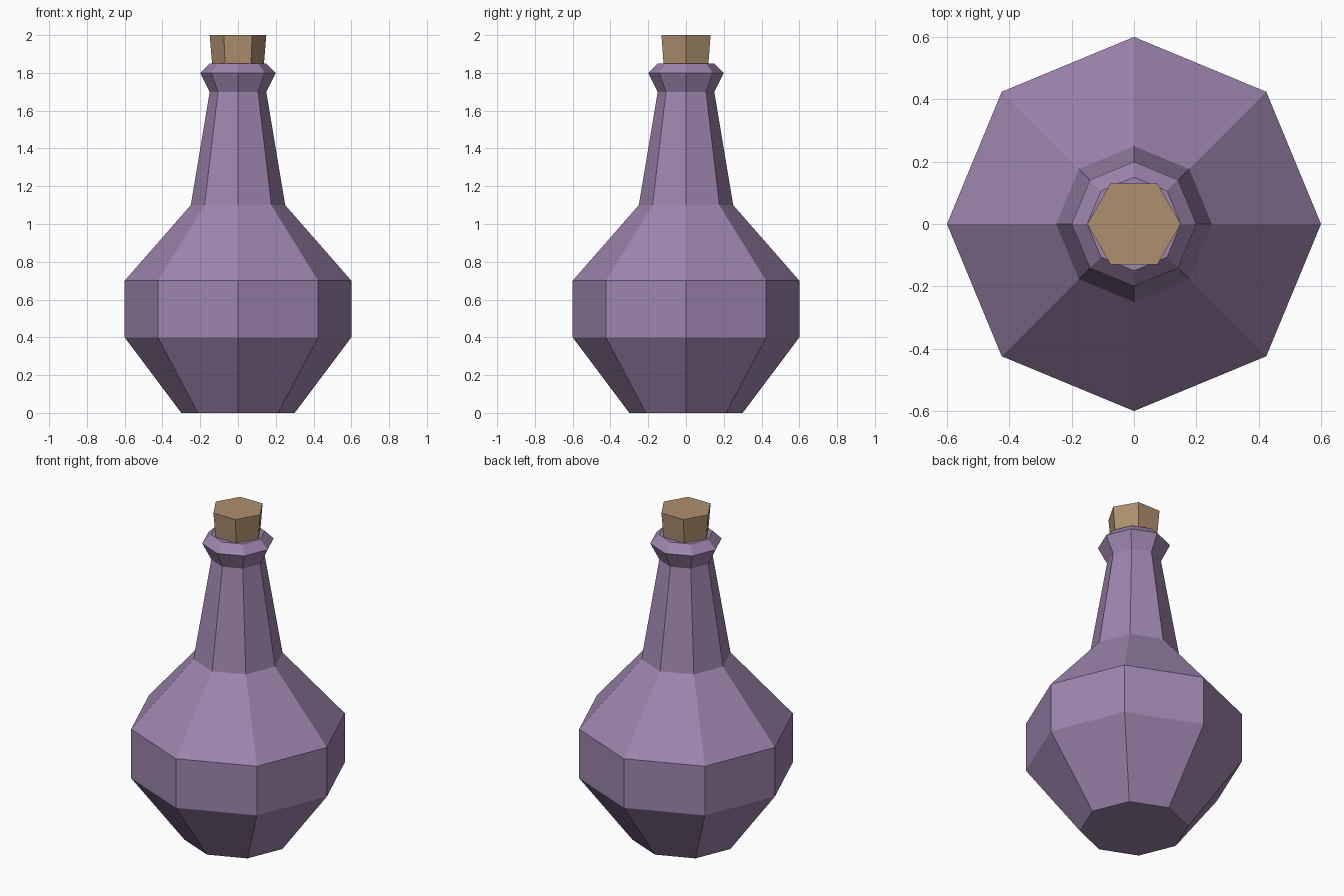
import bpy, bmesh
from math import cos, sin, tau

cube = bpy.data.objects.get("Cube")
if cube:
    bpy.data.objects.remove(cube, do_unlink=True)


def material(name, rgb):
    mat = bpy.data.materials.new(name)
    mat.use_nodes = True
    color = (*rgb, 1.0)
    mat.diffuse_color = color
    mat.node_tree.nodes["Principled BSDF"].inputs["Base Color"].default_value = color
    return mat


def lathe(name, profile, sides, mat):
    """Faceted solid of revolution with closed ends; profile is (radius, height)."""
    bm = bmesh.new()
    rings = [[bm.verts.new((r * cos(tau * i / sides), r * sin(tau * i / sides), z))
              for i in range(sides)] for r, z in profile]
    for low, high in zip(rings, rings[1:]):
        for i in range(sides):
            j = (i + 1) % sides
            bm.faces.new((low[i], low[j], high[j], high[i]))
    bm.faces.new(rings[0][::-1])
    bm.faces.new(rings[-1])
    mesh = bpy.data.meshes.new(name)
    bm.to_mesh(mesh)
    bm.free()
    mesh.materials.append(mat)
    obj = bpy.data.objects.new(name, mesh)
    bpy.context.collection.objects.link(obj)
    return obj


purple_glass = material("purple glass", (0.34, 0.235, 0.42))
cork_brown = material("cork brown", (0.42, 0.28, 0.155))

# Bottle: belly, shoulder, tapering neck and flared lip
lathe("bottle", [(0.3, 0), (0.6, 0.4), (0.6, 0.7), (0.25, 1.1),
                 (0.15, 1.7), (0.2, 1.8), (0.15, 1.85)], 8, purple_glass)

# Six-sided stopper, slightly wider at the top
lathe("cork", [(0.137, 1.845), (0.15, 2.0)], 6, cork_brown)
